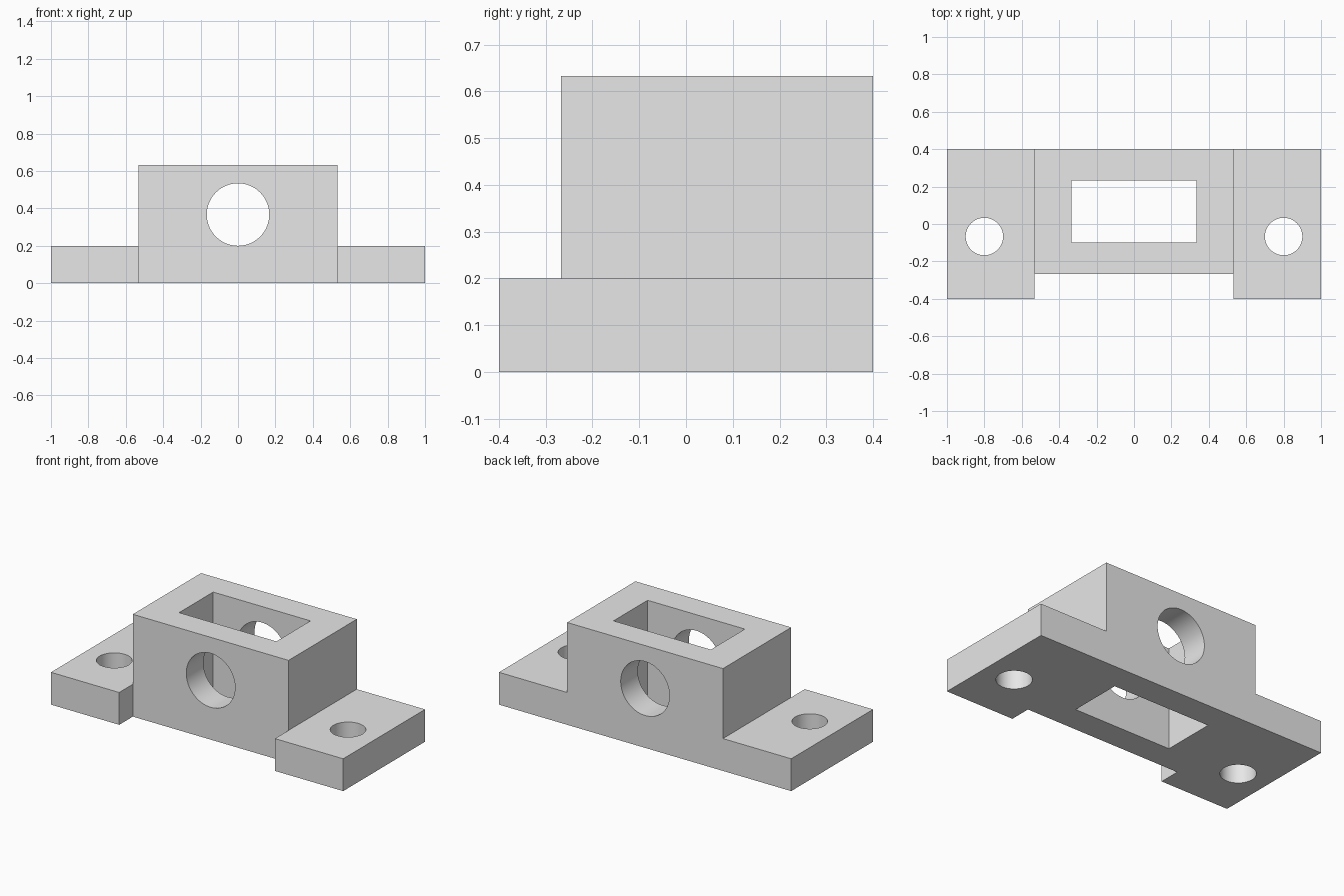
import bpy
import bmesh
import math
from mathutils import Matrix, Vector

default = bpy.data.objects.get("Cube")
if default:
    bpy.data.objects.remove(default, do_unlink=True)

# Overall sizes
HALF_DEPTH = 0.4
FLANGE_TOP = 0.2
BLOCK_TOP = 0.633
BLOCK_HALF = 0.533
BLOCK_FRONT = -0.267

metal = bpy.data.materials.new("light_grey")
metal.use_nodes = True
grey = (0.8, 0.8, 0.8, 1)
metal.diffuse_color = grey
metal.node_tree.nodes["Principled BSDF"].inputs["Base Color"].default_value = grey


def add_object(name, bm):
    bmesh.ops.recalc_face_normals(bm, faces=bm.faces)
    mesh = bpy.data.meshes.new(name)
    bm.to_mesh(mesh)
    bm.free()
    mesh.materials.append(metal)
    obj = bpy.data.objects.new(name, mesh)
    bpy.context.collection.objects.link(obj)
    return obj


def box(name, low, high):
    low, high = Vector(low), Vector(high)
    bm = bmesh.new()
    place = Matrix.Translation((low + high) / 2) @ Matrix.Diagonal((*(high - low), 1))
    bmesh.ops.create_cube(bm, size=1, matrix=place)
    return add_object(name, bm)


def rod(name, centre, radius, turn=0):
    bm = bmesh.new()
    place = Matrix.Translation(centre) @ Matrix.Rotation(turn, 4, "X")
    bmesh.ops.create_cone(bm, cap_ends=True, segments=64, radius1=radius,
                          radius2=radius, depth=2, matrix=place)
    return add_object(name, bm)


# Bracket body: stepped front outline extruded from front to back
half = [(1, 0), (1, FLANGE_TOP), (BLOCK_HALF, FLANGE_TOP), (BLOCK_HALF, BLOCK_TOP)]
outline = half + [(-x, z) for x, z in reversed(half)]
bm = bmesh.new()
front = bm.faces.new([bm.verts.new((x, -HALF_DEPTH, z)) for x, z in outline])
extruded = bmesh.ops.extrude_face_region(bm, geom=[front], use_keep_orig=True)
moved = [v for v in extruded["geom"] if isinstance(v, bmesh.types.BMVert)]
bmesh.ops.translate(bm, verts=moved, vec=(0, 2 * HALF_DEPTH, 0))
bracket = add_object("mounting_bracket", bm)

# Front recess, central window, shaft bore and bolt holes
cutters = [
    box("front_recess", (-BLOCK_HALF, -1, -1), (BLOCK_HALF, BLOCK_FRONT, 1)),
    box("central_window", (-0.333, -0.1, -1), (0.333, 0.233, 1)),
    rod("shaft_bore", (0, 0, 0.367), 0.167, math.pi / 2),
]
for side, name in ((1, "left"), (-1, "right")):
    cutters.append(rod(name + "_bolt_hole", (side * 0.8, -0.067, 0), 0.1))

for cutter in cutters:
    cutter.hide_render = True
    cut = bracket.modifiers.new(cutter.name, "BOOLEAN")
    cut.operation = "DIFFERENCE"
    cut.solver = "EXACT"
    cut.object = cutter

# Bake the cuts and drop the helpers
graph = bpy.context.evaluated_depsgraph_get()
baked = bpy.data.meshes.new_from_object(bracket.evaluated_get(graph))
bracket.modifiers.clear()
bracket.data = baked
for cutter in cutters:
    bpy.data.objects.remove(cutter, do_unlink=True)

# Smooth the bores, keep the machined edges sharp
bpy.ops.object.select_all(action="DESELECT")
bracket.select_set(True)
bpy.context.view_layer.objects.active = bracket
bpy.ops.object.shade_smooth_by_angle(angle=math.radians(30))
